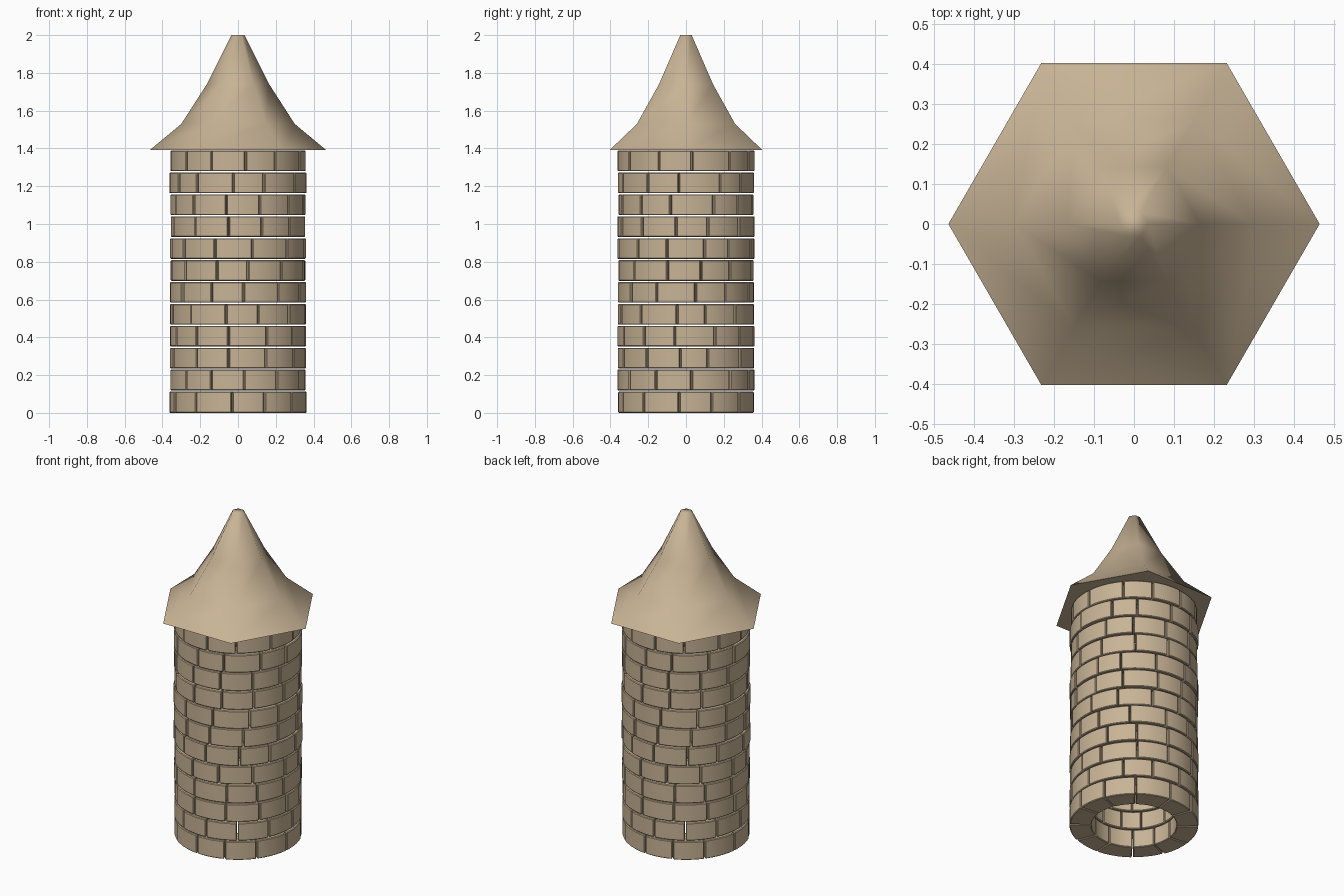
import bpy, bmesh, math, random

if "Cube" in bpy.data.objects:
    bpy.data.objects.remove(bpy.data.objects["Cube"])

random.seed(4)
stone = bpy.data.materials.new("tan stone")
stone.diffuse_color = (0.58, 0.455, 0.305, 1)
stone.use_nodes = True
stone.node_tree.nodes["Principled BSDF"].inputs["Base Color"].default_value = stone.diffuse_color

ROWS, TOP, GAP = 12, 1.392, 0.007
R_IN, R_OUT = 0.24, 0.359


def make_object(name, bm, sharp_deg):
    bmesh.ops.recalc_face_normals(bm, faces=bm.faces)
    mesh = bpy.data.meshes.new(name)
    bm.to_mesh(mesh)
    bm.free()
    mesh.materials.append(stone)
    mesh.polygons.foreach_set("use_smooth", [True] * len(mesh.polygons))
    mesh.set_sharp_from_angle(angle=math.radians(sharp_deg))
    obj = bpy.data.objects.new(name, mesh)
    bpy.context.collection.objects.link(obj)
    return obj


def add_brick(bm, a0, a1, z0, z1, r_out, steps=5):
    """Curved block between two angles, closed on all six sides."""
    rings = []
    for i in range(steps + 1):
        a = a0 + (a1 - a0) * i / steps
        c, s = math.cos(a), math.sin(a)
        rings.append([bm.verts.new((r * c, r * s, z)) for r, z in
                      ((R_IN, z0), (r_out, z0), (r_out, z1), (R_IN, z1))])
    for p, q in zip(rings, rings[1:]):
        for k in range(4):
            n = (k + 1) % 4
            bm.faces.new((p[k], p[n], q[n], q[k]))
    bm.faces.new(rings[0])
    bm.faces.new(rings[-1][::-1])


# Tower wall: staggered rows of curved bricks, repeating every half turn
phases = [-5, -23, -8, -8, -10, -23, -18, 12, -8, -10, -4, -23]
height = TOP / ROWS
for row in range(ROWS):
    bm = bmesh.new()
    start = math.radians(phases[row] - 90)
    joints = [start + math.radians(30 * i + (random.uniform(-4, 4) if i else 0))
              for i in range(6)] + [start + math.pi]
    z0 = row * height + (GAP / 2 if row else 0)
    z1 = (row + 1) * height - GAP / 2
    half_gap = GAP / 2 / R_OUT
    for a0, a1 in zip(joints, joints[1:]):
        r = R_OUT + random.uniform(-0.003, 0.005)
        for turn in (0, math.pi):
            add_brick(bm, a0 + turn + half_gap, a1 + turn - half_gap, z0, z1, r)
    bmesh.ops.recalc_face_normals(bm, faces=bm.faces)
    edges = [e for e in bm.edges if e.calc_face_angle(0) > math.radians(45)]
    bmesh.ops.bevel(bm, geom=edges, offset=0.004, segments=1, affect='EDGES')
    make_object(f"brick_row_{row + 1}", bm, 30)

# Roof: flared hexagonal spire with a flat underside and a small flat tip
profile = [(0.465, 1.393), (0.30, 1.53), (0.165, 1.74), (0.035, 2.0)]
bm = bmesh.new()
rings = [[bm.verts.new((r * math.cos(k * math.pi / 3), r * math.sin(k * math.pi / 3), z))
          for k in range(6)] for r, z in profile]
for p, q in zip(rings, rings[1:]):
    for k in range(6):
        n = (k + 1) % 6
        bm.faces.new((p[k], p[n], q[n], q[k]))
bm.faces.new(rings[0][::-1])
bm.faces.new(rings[-1])
make_object("roof", bm, 75)
